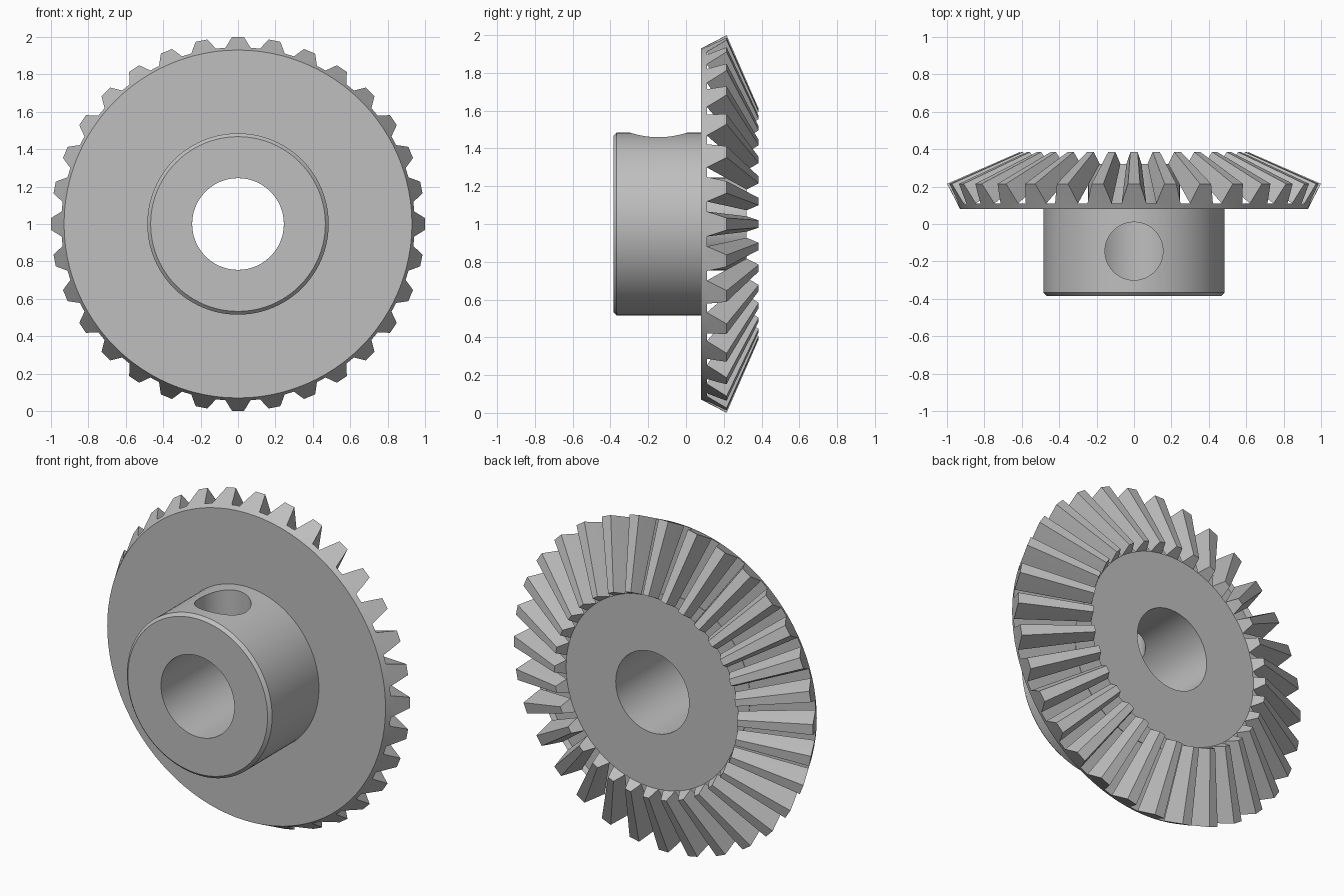
import bpy, bmesh
from math import sin, cos, pi, radians

cube = bpy.data.objects.get("Cube")
if cube:
    bpy.data.objects.remove(cube, do_unlink=True)

steel = bpy.data.materials.new("grey_steel")
steel.use_nodes = True
GREY = (0.52, 0.52, 0.52, 1)
steel.diffuse_color = GREY
steel.node_tree.nodes["Principled BSDF"].inputs["Base Color"].default_value = GREY

TEETH = 32
BORE = 0.245
HUB = 0.485
APEX = 0.651       # where all tooth lines meet on the axis
INNER = 0.61       # inner tooth end as a fraction of the outer end


def point(r, y, a):
    """Point at radius r and angle a around the gear axis."""
    return (r * sin(a), y, 1 + r * cos(a))


def lathe(bm, profile, angles, closed=False):
    rings = [[bm.verts.new(point(r, y, a)) for a in angles] for r, y in profile]
    pairs = list(zip(rings, rings[1:]))
    if closed:
        pairs.append((rings[-1], rings[0]))
    n = len(angles)
    for p, q in pairs:
        for i in range(n):
            j = (i + 1) % n
            bm.faces.new((p[i], p[j], q[j], q[i]))


def finish(name, bm):
    bmesh.ops.remove_doubles(bm, verts=bm.verts, dist=0.0001)
    bmesh.ops.recalc_face_normals(bm, faces=bm.faces)
    mesh = bpy.data.meshes.new(name)
    bm.to_mesh(mesh)
    bm.free()
    mesh.materials.append(steel)
    obj = bpy.data.objects.new(name, mesh)
    bpy.context.collection.objects.link(obj)
    return obj


def select(obj):
    bpy.ops.object.select_all(action='DESELECT')
    obj.select_set(True)
    bpy.context.view_layer.objects.active = obj


def smooth(obj):
    select(obj)
    bpy.ops.object.shade_smooth_by_angle(angle=radians(18))


# Hub with a chamfered front edge and a bore
bm = bmesh.new()
lathe(bm, [(BORE, -0.385), (HUB - 0.018, -0.385), (HUB, -0.367),
           (HUB, 0.083), (BORE, 0.083)],
      [2 * pi * i / 96 for i in range(96)], closed=True)
hub = finish("hub", bm)

# Set screw hole through the top wall of the hub
bpy.ops.mesh.primitive_cylinder_add(vertices=64, radius=0.155, depth=0.7,
                                    location=(0, -0.145, 1.36))
cutter = bpy.context.object
cutter.name = "screw_hole_cutter"
cutter.hide_render = True
cutter.data.materials.append(steel)
cut = hub.modifiers.new("screw_hole", 'BOOLEAN')
cut.operation = 'DIFFERENCE'
cut.solver = 'EXACT'
cut.object = cutter
select(hub)
bpy.ops.object.modifier_apply(modifier=cut.name)
bpy.data.objects.remove(cutter, do_unlink=True)
smooth(hub)

# Gear wheel: front plate and rim, then back disc and bore
bm = bmesh.new()
ROOT = 0.07        # half angle of a tooth at its root
steps = [2 * pi * i / TEETH + d for i in range(TEETH) for d in (-ROOT, 0, ROOT)]
root_r, root_drop = 0.945, 0.541
lathe(bm, [(HUB - 0.005, 0.08), (0.93, 0.08), (root_r, APEX - root_drop)], steps)
inner_y = APEX - root_drop * INNER
lathe(bm, [(root_r * INNER, inner_y), (BORE, inner_y), (BORE, 0.08)], steps)

# Tapered teeth with open gaps between them: (height fraction, angle)
half = [(0, ROOT), (0.45, 0.053), (1, 0.032)]
section = [(u, -a) for u, a in half] + [(u, a) for u, a in reversed(half)]


def tooth_end(s, middle):
    loop = [bm.verts.new(point(s * (root_r + 0.055 * u),
                               APEX - s * (root_drop - 0.105 * u), middle + a))
            for u, a in section]
    base = bm.verts.new(point(s * root_r, APEX - s * root_drop, middle))
    bm.faces.new(loop + [base])
    return loop


for i in range(TEETH):
    outer = tooth_end(1, 2 * pi * i / TEETH)
    inner = tooth_end(INNER, 2 * pi * i / TEETH)
    for k in range(len(section) - 1):
        bm.faces.new((outer[k], outer[k + 1], inner[k + 1], inner[k]))

smooth(finish("gear_wheel", bm))
